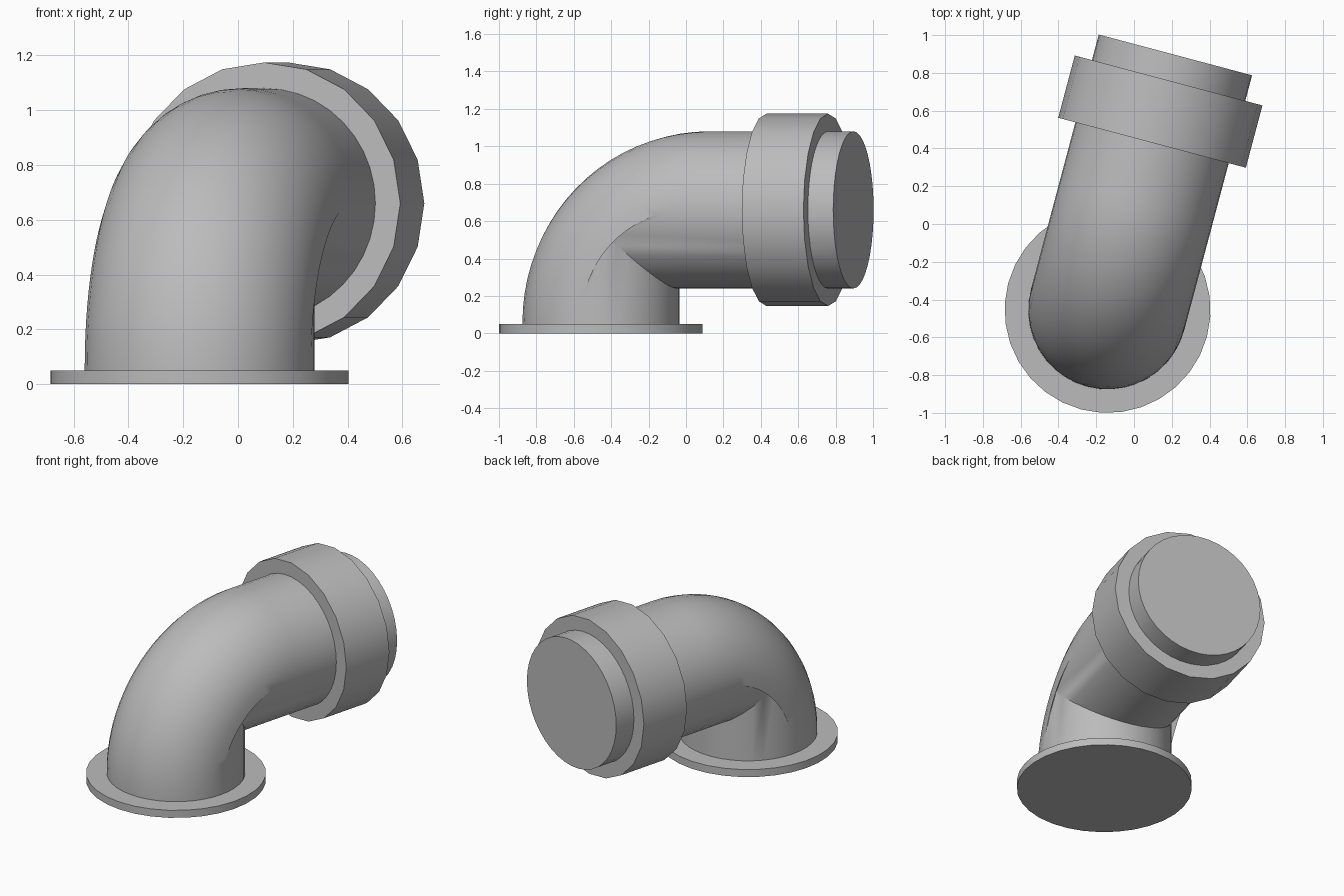
import bpy, bmesh, math
from mathutils import Matrix

cube = bpy.data.objects.get("Cube")
if cube:
    bpy.data.objects.remove(cube, do_unlink=True)

PIPE_R, AXIS_Z, BEND_R, PIPE_END = 0.42, 0.66, 0.60, 1.397
FLANGE_TOP = 0.05
# Local frame: the outlet runs along +y, then everything is turned and placed
PLACE = Matrix.Translation((-0.14, -0.455, 0)) @ Matrix.Rotation(math.radians(-14.9), 4, 'Z')

grey = bpy.data.materials.new("plain grey")
grey.use_nodes = True
color = (0.5, 0.5, 0.5, 1)
grey.diffuse_color = color
grey.node_tree.nodes["Principled BSDF"].inputs["Base Color"].default_value = color


def finish(name, bm, angle=35):
    bmesh.ops.recalc_face_normals(bm, faces=bm.faces)
    mesh = bpy.data.meshes.new(name)
    bm.to_mesh(mesh)
    bm.free()
    mesh.materials.append(grey)
    obj = bpy.data.objects.new(name, mesh)
    obj.matrix_world = PLACE
    bpy.context.collection.objects.link(obj)
    bpy.ops.object.select_all(action='DESELECT')
    obj.select_set(True)
    bpy.context.view_layer.objects.active = obj
    bpy.ops.object.shade_smooth_by_angle(angle=math.radians(angle))
    return obj


def disc(name, radius, depth, sides, matrix):
    bm = bmesh.new()
    bmesh.ops.create_cone(bm, cap_ends=True, segments=sides, radius1=radius,
                          radius2=radius, depth=depth, matrix=matrix)
    return finish(name, bm)


# Base flange and collar
disc("base_flange", 0.545, FLANGE_TOP, 32, Matrix.Translation((0, 0, FLANGE_TOP / 2)))
disc("collar", 0.514, 0.341, 20,
     Matrix.Translation((0, 1.0865, AXIS_Z)) @ Matrix.Rotation(math.pi / 2, 4, 'X'))


def lengthwise_line(phi, steps=20):
    """One line along the pipe: rounded on the outside, mitred on the inside."""
    out, side = PIPE_R * math.cos(phi), PIPE_R * math.sin(phi)
    r = BEND_R + out if out >= 0 else max(0, BEND_R + out * 4.3)
    points = [(side, -out, FLANGE_TOP / 2)]
    for i in range(steps + 1):
        a = math.pi / 2 * i / steps
        points.append((side, -out + r * (1 - math.cos(a)),
                       AXIS_Z + out - r * (1 - math.sin(a))))
    points.append((side, PIPE_END, AXIS_Z + out))
    return points


# Elbow pipe, skinned between the lengthwise lines and closed at the outlet
SIDES = 40
bm = bmesh.new()
lines = [[bm.verts.new(p) for p in lengthwise_line(math.tau * k / SIDES)] for k in range(SIDES)]
for k in range(SIDES):
    a, b = lines[k], lines[(k + 1) % SIDES]
    for i in range(len(a) - 1):
        bm.faces.new((a[i], b[i], b[i + 1], a[i + 1]))
bm.faces.new([line[-1] for line in lines])
bm.faces.new([line[0] for line in lines])
bmesh.ops.remove_doubles(bm, verts=bm.verts, dist=0.0005)
finish("elbow_pipe", bm)
